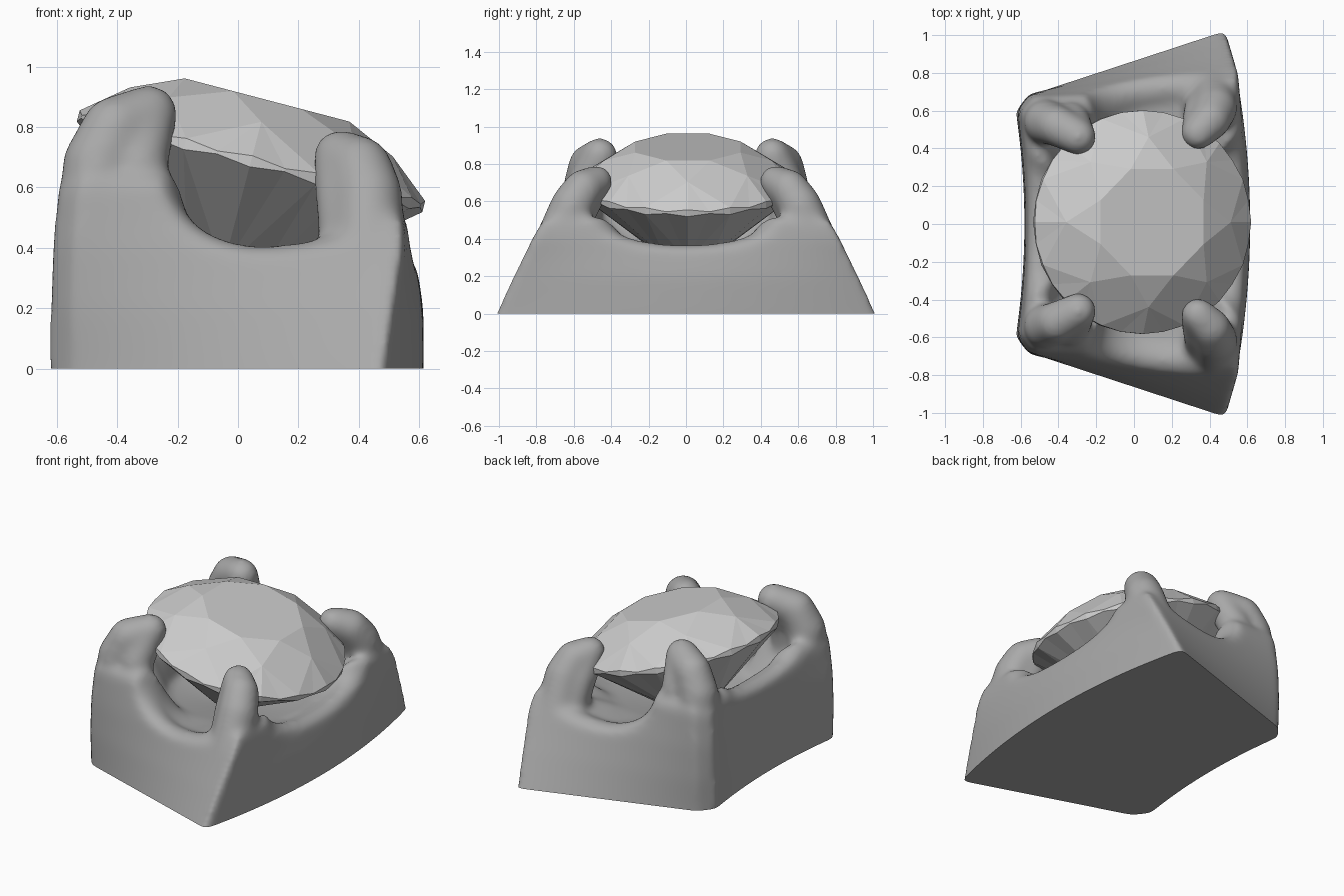
import bpy, bmesh
from math import sin, cos, pi, radians, sqrt
from mathutils import Vector, Matrix

if "Cube" in bpy.data.objects:
    bpy.data.objects.remove(bpy.data.objects["Cube"])

# Corner positions of the setting at rising heights
ZS = [-.1, 0, .2, .4, .6, .75, .95]
RX = [.475, .485, .515, .55, .55, .49, .40]
RY = [1.07, 1.025, .93, .83, .71, .60, .50]
LX = [-.625, -.625, -.625, -.618, -.60, -.55, -.42]
LY = [.59, .59, .60, .60, .59, .56, .50]
BULGE = [.135, .13, .10, .035, 0, 0, 0]


def at(table, z):
    for i in range(len(ZS) - 1):
        if z <= ZS[i + 1]:
            f = (z - ZS[i]) / (ZS[i + 1] - ZS[i])
            return table[i] + f * (table[i + 1] - table[i])
    return table[-1]


def corner(name, z):
    side = 1 if name[0] == 'B' else -1
    if name[1] == 'R':
        return Vector((at(RX, z), side * at(RY, z), z))
    cut = 0 if name[2] == 'b' else 1
    return Vector((at(LX, z) + .07 * cut, side * (at(LY, z) + .09 * cut), z))


# Sides: start, end, valley height, start and end rim heights, valley centre, samples
HI, LO = .65, .52
SIDES = [('FR', 'BR', .365, LO, LO, .5, 40), ('BR', 'BLa', .405, LO, HI, .43, 36),
         ('BLa', 'BLb', HI, HI, HI, .5, 4), ('BLb', 'FLb', .57, HI, HI, .5, 36),
         ('FLb', 'FLa', HI, HI, HI, .5, 4), ('FLa', 'FR', .405, HI, LO, .57, 36)]


def column(side, t):
    a, b, low, ha, hb, mid, n = side
    s = abs((t - mid) / .31)
    top = ha if t < mid else hb
    h = top if s >= 1 else low + (top - low) * (1 - sqrt(1 - s * s))

    def wall(z):
        p = corner(a, z).lerp(corner(b, z), t)
        w = 4 * t * (1 - t)
        if a == 'FR':
            p.x += w * at(BULGE, z)
        elif a == 'BLb':
            p.x += w * .045
        return p

    pts = [wall(-.1 + (h + .08) * k / 18) for k in range(19)]
    rim = wall(h)
    inward = (Vector((.04, 0, h)) - rim).normalized()
    pts += [rim + inward * .05 + Vector((0, 0, .01)), rim + inward * .10,
            rim + inward * .15 - Vector((0, 0, .03))]
    d = -inward
    pts.append(Vector((.02 + .42 * d.x, .42 * d.y, .36)))
    return pts


# Body: outer wall, wavy rim and inner bowl
bm = bmesh.new()
cols = [[bm.verts.new(p) for p in column(s, i / s[6])] for s in SIDES for i in range(s[6])]
floor = bm.verts.new((-.03, 0, .28))
base = bm.verts.new((0, 0, -.1))
for c, d in zip(cols, cols[1:] + cols[:1]):
    for k in range(len(c) - 1):
        bm.faces.new((c[k], d[k], d[k + 1], c[k + 1]))
    bm.faces.new((c[-1], d[-1], floor))
    bm.faces.new((d[0], c[0], base))
bmesh.ops.recalc_face_normals(bm, faces=bm.faces)

# Claws: tapering rounded horns with a web on the long side, mirrored front to back
CLAWS = [[(-.48, .55, .45, .12), (-.465, .54, .68, .12), (-.41, .52, .80, .11), (-.295, .46, .85, .097)],
         [(-.35, .57, .45, .11), (-.33, .545, .68, .10), (-.295, .46, .85, .097)],
         [(.43, .695, .38, .12), (.43, .61, .58, .118), (.405, .55, .67, .108), (.338, .48, .71, .09)],
         [(.38, .65, .38, .11), (.355, .57, .56, .10), (.338, .48, .71, .09)]]
for path in CLAWS:
    for m in (1, -1):
        for p, q in zip(path, path[1:]):
            for k in range(9):
                x, y, z, r = (u + (v - u) * k / 8 for u, v in zip(p, q))
                bmesh.ops.create_icosphere(bm, subdivisions=3, radius=r,
                                           matrix=Matrix.Translation((x, m * y, z)))
mesh = bpy.data.meshes.new("setting")
bm.to_mesh(mesh)
bm.free()
setting = bpy.data.objects.new("setting", mesh)
bpy.context.collection.objects.link(setting)

# Fuse and soften, then slice flat on the ground
rm = setting.modifiers.new("fuse", 'REMESH')
rm.mode = 'VOXEL'
rm.voxel_size = .016
sm = setting.modifiers.new("soften", 'SMOOTH')
sm.factor = .5
sm.iterations = 30
fused = bpy.data.meshes.new_from_object(setting.evaluated_get(bpy.context.evaluated_depsgraph_get()))
setting.modifiers.clear()
bm = bmesh.new()
bm.from_mesh(fused)
bmesh.ops.bisect_plane(bm, geom=bm.verts[:] + bm.edges[:] + bm.faces[:], plane_co=(0, 0, .005),
                       plane_no=(0, 0, 1), clear_inner=True)
bmesh.ops.holes_fill(bm, edges=[e for e in bm.edges if e.is_boundary], sides=0)
bmesh.ops.translate(bm, verts=bm.verts, vec=(0, 0, -.005))
bm.to_mesh(fused)
bm.free()
setting.data = fused
bpy.context.view_layer.objects.active = setting
setting.select_set(True)
bpy.ops.object.shade_smooth_by_angle(angle=radians(50))
dark = bpy.data.materials.new("dark metal")
dark.diffuse_color = (.4, .4, .4, 1)
dark.use_nodes = True
dark.node_tree.nodes["Principled BSDF"].inputs["Base Color"].default_value = dark.diffuse_color
fused.materials.clear()
fused.materials.append(dark)

# Gem: faceted round brilliant, tilted down to the right
bm = bmesh.new()


def ring(n, r, z, off=0.0, wave=0.0):
    angles = [2 * pi * (i + off) / n for i in range(n)]
    return [bm.verts.new((r * cos(a), r * sin(a), z + wave * cos(16 * a))) for a in angles]


table = ring(8, .305, .21, .5)
star = ring(8, .45, .135)
upper = ring(32, .592, .012, wave=.007)
lower = ring(32, .592, -.012, wave=-.007)
pav = ring(8, .17, -.37)
culet = bm.verts.new((0, 0, -.47))
bm.faces.new(table)
for i in range(8):
    j, g = (i + 1) % 8, [(4 * i + k) % 32 for k in range(5)]
    bm.faces.new((table[i - 1], star[i], table[i]))
    bm.faces.new((table[i], star[i], upper[g[2]], star[j]))
    bm.faces.new((pav[i], culet, pav[j], lower[g[2]]))
    for k in range(4):
        bm.faces.new((star[i] if k < 2 else star[j], upper[g[k]], upper[g[k + 1]]))
        bm.faces.new((pav[i] if k < 2 else pav[j], lower[g[k + 1]], lower[g[k]]))
        bm.faces.new((upper[g[k]], lower[g[k]], lower[g[k + 1]], upper[g[k + 1]]))
bmesh.ops.recalc_face_normals(bm, faces=bm.faces)
gem_mesh = bpy.data.meshes.new("gem")
bm.to_mesh(gem_mesh)
bm.free()
gem = bpy.data.objects.new("gem", gem_mesh)
gem.location = (.043, .01, .687)
gem.rotation_euler = (0, radians(14.7), 0)
bpy.context.collection.objects.link(gem)
